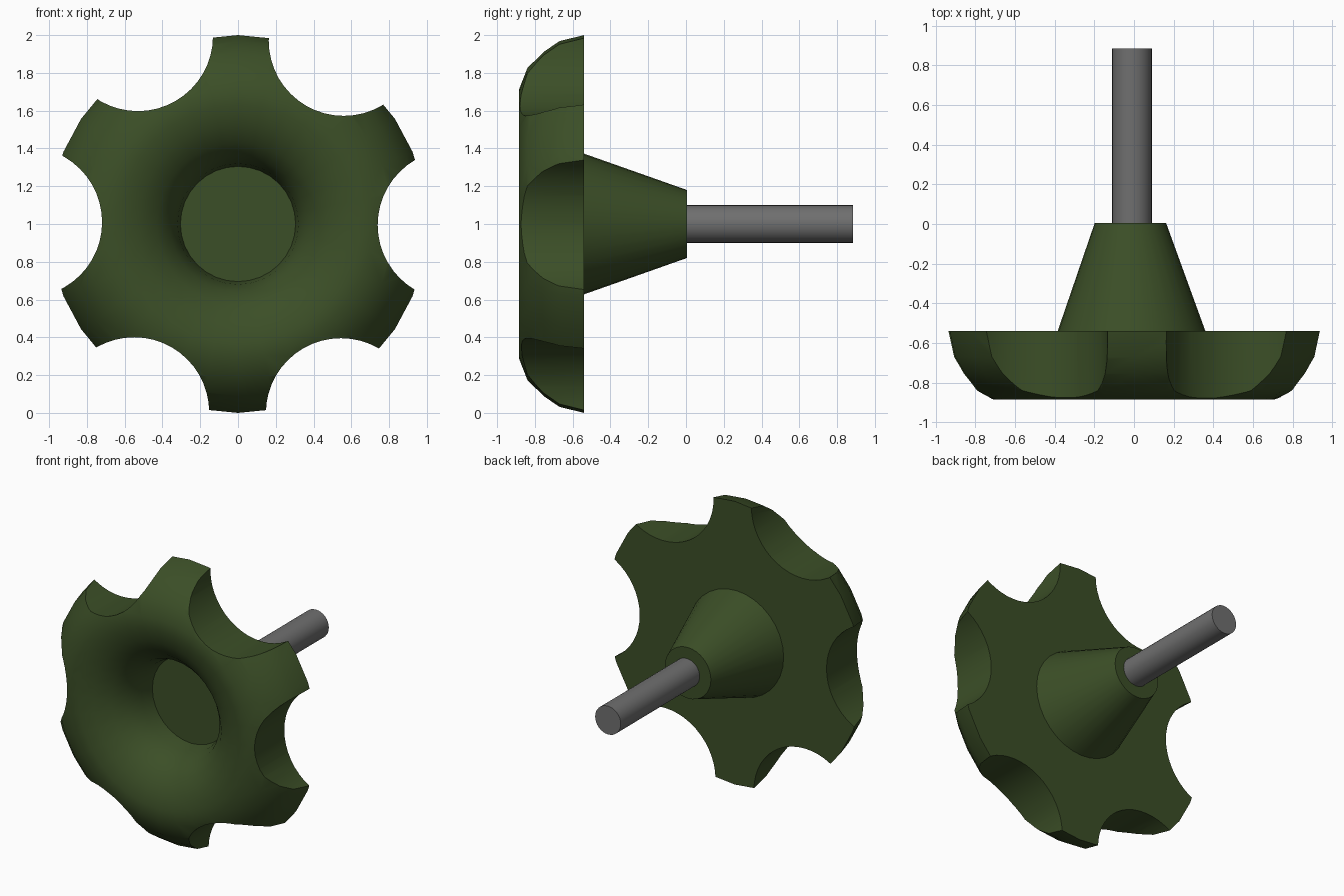
import bpy, bmesh, math
from mathutils import Matrix, Vector

if "Cube" in bpy.data.objects:
    bpy.data.objects.remove(bpy.data.objects["Cube"])


def material(name, rgb):
    m = bpy.data.materials.new(name)
    m.diffuse_color = (*rgb, 1)
    m.use_nodes = True
    m.node_tree.nodes["Principled BSDF"].inputs["Base Color"].default_value = m.diffuse_color
    return m


green = material("dark green plastic", (0.044, 0.077, 0.020))
grey = material("grey steel", (0.16, 0.16, 0.16))


def finish(bm, name, mat):
    bmesh.ops.recalc_face_normals(bm, faces=bm.faces)
    me = bpy.data.meshes.new(name)
    bm.to_mesh(me)
    bm.free()
    me.materials.append(mat)
    ob = bpy.data.objects.new(name, me)
    bpy.context.collection.objects.link(ob)
    return ob


def lathe(name, profile, mat, seg=32):
    """Spin (radius, y, centre x) rings about the y axis at z = 1, capping both ends."""
    bm = bmesh.new()
    rings = []
    for r, y, cx in profile:
        rings.append([bm.verts.new((cx + r * math.cos(2 * math.pi * i / seg), y,
                                    1 + r * math.sin(2 * math.pi * i / seg)))
                      for i in range(seg)])
    for a, b in zip(rings, rings[1:]):
        for i in range(seg):
            j = (i + 1) % seg
            bm.faces.new((a[i], a[j], b[j], b[i]))
    bm.faces.new(rings[0])
    bm.faces.new(rings[-1])
    return finish(bm, name, mat)


def smooth(ob):
    bpy.ops.object.select_all(action='DESELECT')
    ob.select_set(True)
    bpy.context.view_layer.objects.active = ob
    bpy.ops.object.shade_smooth_by_angle(angle=math.radians(32))


# Hand knob: recessed disc, rounded lip, domed rim, flat back, tapered hub
knob = lathe("knob", [
    (0.305, -0.52, 0), (0.32, -0.62, 0), (0.36, -0.72, 0), (0.43, -0.80, 0),
    (0.53, -0.86, 0), (0.63, -0.885, 0), (0.71, -0.885, 0), (0.825, -0.84, 0),
    (0.91, -0.755, 0), (0.968, -0.67, 0), (1.0, -0.54, 0),
    (0.3725, -0.54, -0.0125), (0.18, 0.005, -0.018)], green)

# Six finger scallops cut from the rim
bm = bmesh.new()
for x, z in [(1.137, 0.995), (0.56, 1.97), (-0.53, 1.995),
             (-1.117, 1.01), (-0.55, 0.003), (0.545, -0.002)]:
    bmesh.ops.create_cone(bm, cap_ends=True, segments=48, radius1=0.3975, radius2=0.3975,
                          depth=1.0, matrix=Matrix.Translation(Vector((x, -0.75, z)))
                          @ Matrix.Rotation(math.pi / 2, 4, 'X'))
cutter = finish(bm, "scallop_cutter", green)
cutter.hide_render = True
mod = knob.modifiers.new("scallops", 'BOOLEAN')
mod.operation = 'DIFFERENCE'
mod.solver = 'EXACT'
mod.object = cutter
bpy.context.view_layer.objects.active = knob
bpy.ops.object.modifier_apply(modifier=mod.name)
bpy.data.objects.remove(cutter)
smooth(knob)

# Steel stud
stud = lathe("stud", [(0.1, -0.05, -0.01), (0.1, 0.885, -0.01)], grey)
smooth(stud)
